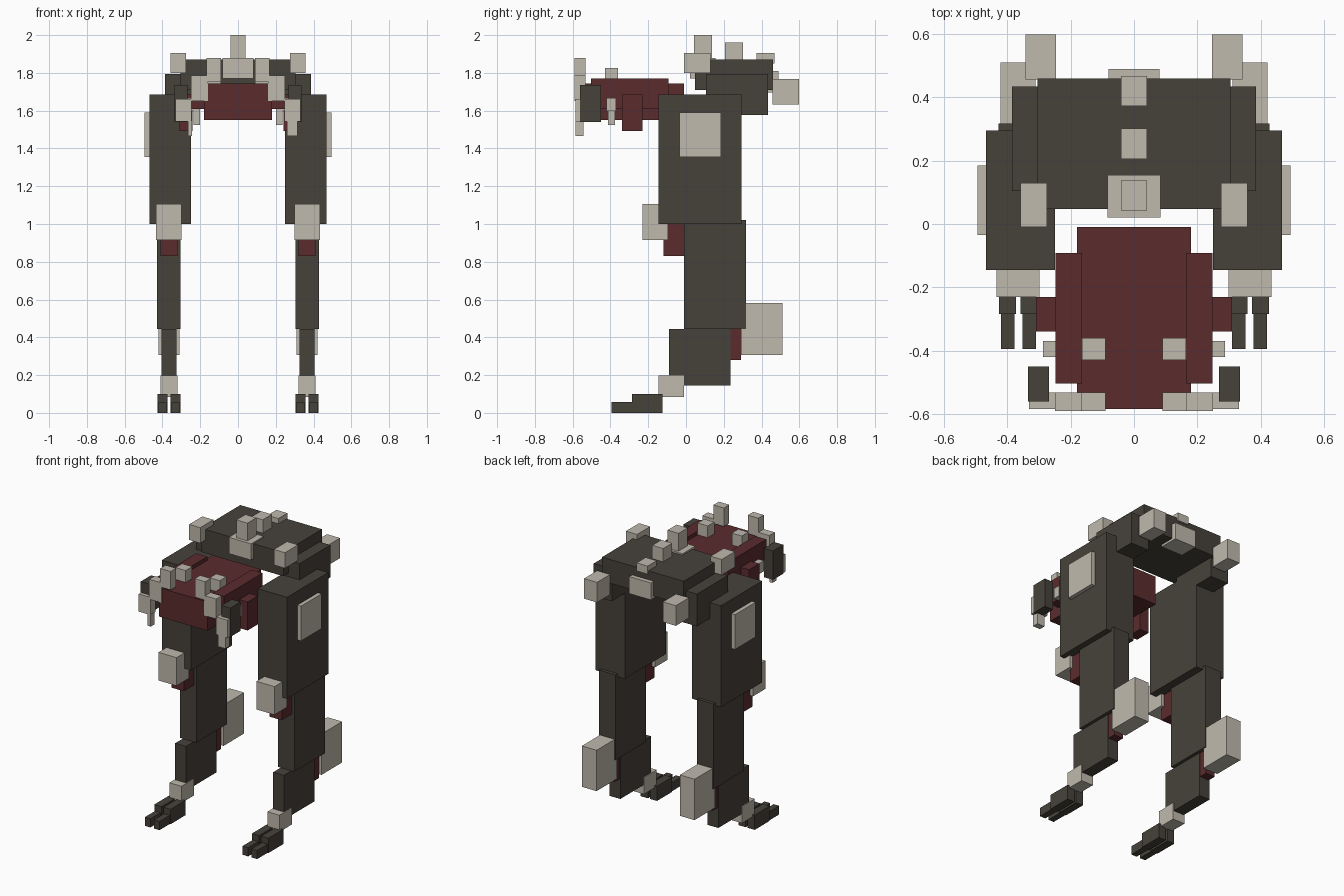
import bpy

default = bpy.data.objects.get("Cube")
if default:
    bpy.data.objects.remove(default)


def material(name, red, green, blue):
    colour = (red, green, blue, 1)
    mat = bpy.data.materials.new(name)
    mat.use_nodes = True
    mat.diffuse_color = colour
    shader = mat.node_tree.nodes["Principled BSDF"]
    shader.inputs["Base Color"].default_value = colour
    shader.inputs["Roughness"].default_value = 0.8
    return mat


DARK = material("charcoal hide", red=0.062, green=0.054, blue=0.043)
RED = material("dark red flesh", red=0.105, green=0.025, blue=0.027)
BONE = material("pale bone", red=0.53, green=0.49, blue=0.42)


def block(name, mat, width, front, back, bottom, top, centre=0.0):
    """One box, centred across the body at the given distance."""
    middle = (centre, (front + back) / 2, (bottom + top) / 2)
    bpy.ops.mesh.primitive_cube_add(size=1, location=middle)
    part = bpy.context.object
    part.name = name
    part.scale = (width, back - front, top - bottom)
    bpy.ops.object.transform_apply(location=False, rotation=False, scale=True)
    part.data.materials.append(mat)


def pair(name, mat, inner, outer, **extent):
    """The same box on the left and right, between two distances from the middle."""
    centre = (inner + outer) / 2
    for side, sign in (("left", 1), ("right", -1)):
        block(f"{side}_{name}", mat, width=outer - inner, centre=sign * centre, **extent)


def leg_part(name, mat, width, offset=0.0, **extent):
    """A pair of boxes centred on the leg axes."""
    axis = LEG_AXIS + offset
    pair(name, mat, inner=axis - width / 2, outer=axis + width / 2, **extent)


# Legs, from hip to ankle
LEG_AXIS = 0.366
KNEE = 1.0
HOCK = 0.445
THIGH_SIDE = 0.468
pair("thigh", DARK, inner=0.25, outer=THIGH_SIDE, front=-0.145, back=0.295, bottom=KNEE, top=1.685)
pair("thigh_plate", BONE, inner=THIGH_SIDE, outer=0.495, front=-0.035, back=0.185, bottom=1.355, top=1.59)
leg_part("knee_pad", BONE, width=0.135, front=-0.23, back=-0.095, bottom=0.915, top=1.105)
leg_part("knee_joint", RED, width=0.09, front=-0.12, back=0, bottom=0.83, top=KNEE)
leg_part("shin", DARK, width=0.123, front=-0.01, back=0.317, bottom=HOCK, top=1.02)
leg_part("lower_shin", DARK, width=0.08, front=-0.09, back=0.235, bottom=0.145, top=HOCK)
leg_part("hock_joint", RED, width=0.07, front=0.23, back=0.29, bottom=0.28, top=HOCK)
leg_part("hock_spur", BONE, width=0.11, front=0.29, back=0.51, bottom=0.307, top=0.583)

# Feet
TOE_JOINT = -0.285
leg_part("ankle_guard", BONE, width=0.09, front=-0.145, back=-0.01, bottom=0.085, top=0.198)
for label, offset in (("inner", -0.035), ("outer", 0.033)):
    leg_part(f"{label}_toe", DARK, width=0.054, offset=offset,
             front=TOE_JOINT, back=-0.125, bottom=0, top=0.1)
    leg_part(f"{label}_toe_tip", DARK, width=0.042, offset=offset,
             front=-0.395, back=TOE_JOINT, bottom=0, top=0.058)

# Torso
BACK_TOP = 1.87
block("torso", DARK, width=0.61, front=0.048, back=0.46, bottom=1.71, top=BACK_TOP)
pair("hip", DARK, inner=0.25, outer=0.386, front=0.105, back=0.434, bottom=1.577, top=1.795)
pair("shoulder_spike", BONE, inner=0.275, outer=0.358, front=-0.01, back=0.13, bottom=1.8, top=1.905)
pair("rear_spike", BONE, inner=0.246, outer=0.343, front=0.457, back=0.598, bottom=1.632, top=1.768)
block("neck_guard", BONE, width=0.166, front=0.02, back=0.155, bottom=1.77, top=1.88)
block("tail_plate", BONE, width=0.162, front=0.36, back=0.49, bottom=1.695, top=1.81)

# Row of spikes along the spine
SPIKE_WIDTH = 0.082
for label, front, height in (("front", 0.042, 0.13), ("middle", 0.206, 0.09), ("rear", 0.372, 0.035)):
    block(f"{label}_spine_spike", BONE, width=SPIKE_WIDTH, front=front, back=front + 0.096,
          bottom=BACK_TOP - 0.02, top=BACK_TOP + height)

# Head
SKULL_TOP = 1.745
block("skull", RED, width=0.36, front=-0.585, back=-0.01, bottom=1.55, top=SKULL_TOP)
pair("cheek", RED, inner=0.165, outer=0.248, front=-0.503, back=-0.092, bottom=1.61, top=1.77)
pair("jaw_joint", RED, inner=0.24, outer=0.31, front=-0.34, back=-0.23, bottom=1.493, top=1.685)
pair("mandible", DARK, inner=0.268, outer=0.335, front=-0.56, back=-0.45, bottom=1.54, top=1.735)

# Horns and tusks
SNOUT = -0.59
TUSK_BACK = -0.532
pair("brow_horn", BONE, inner=0.09, outer=0.168, front=SNOUT, back=TUSK_BACK, bottom=1.755, top=1.88)
pair("crown_horn", BONE, inner=0.09, outer=0.165, front=-0.43, back=-0.36, bottom=SKULL_TOP, top=1.825)
pair("upper_tusk", BONE, inner=0.158, outer=0.25, front=SNOUT, back=TUSK_BACK, bottom=1.65, top=1.785)
pair("lower_tusk", BONE, inner=0.245, outer=0.332, front=-0.585, back=TUSK_BACK, bottom=1.543, top=1.662)
pair("side_tusk", BONE, inner=0.2, outer=0.288, front=-0.42, back=-0.37, bottom=1.597, top=1.668)
pair("side_tusk_tip", BONE, inner=0.202, outer=0.235, front=-0.413, back=-0.375, bottom=1.525, top=1.6)

# The two tusk tips differ in width
for label, centre, width in (("left", 0.288, 0.055), ("right", -0.254, 0.023)):
    block(f"{label}_tusk_tip", BONE, width=width, centre=centre,
          front=-0.585, back=-0.543, bottom=1.465, top=1.545)
